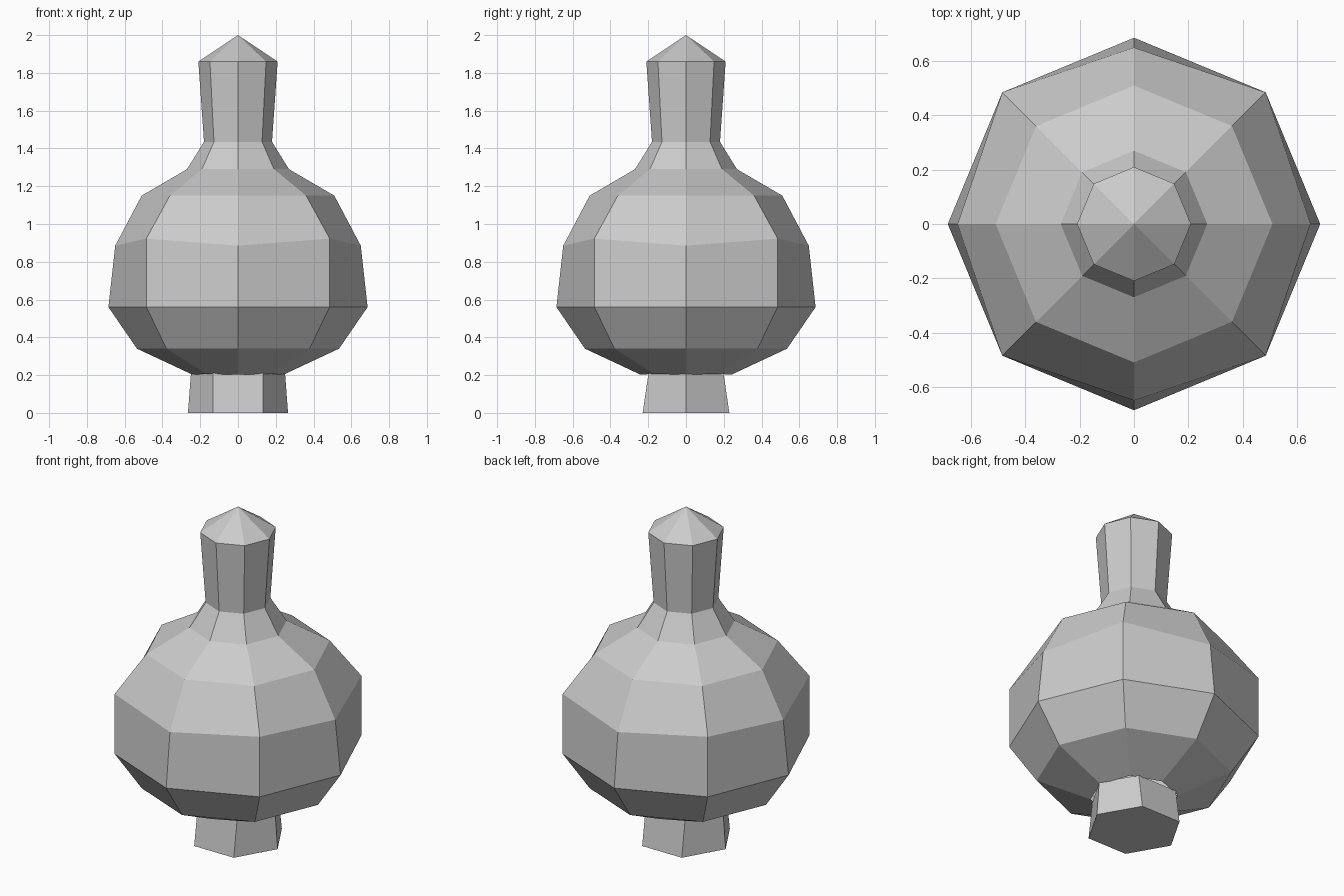
import bpy
import bmesh
from math import cos, sin, tau

cube = bpy.data.objects.get("Cube")
if cube:
    bpy.data.objects.remove(cube, do_unlink=True)

# Single flat colour
grey = bpy.data.materials.new("light_grey")
grey.use_nodes = True
colour = (0.6, 0.6, 0.6, 1.0)
grey.diffuse_color = colour
grey.node_tree.nodes["Principled BSDF"].inputs["Base Color"].default_value = colour


def ring(bm, sides, even, odd=None):
    """Add a ring; even and odd corners may have their own (radius, height)."""
    corners = (even, odd or even)
    verts = []
    for i in range(sides):
        r, z = corners[i % 2]
        a = tau * i / sides
        verts.append(bm.verts.new((r * cos(a), r * sin(a), z)))
    return verts


def bridge(bm, low, high):
    n = len(low)
    for i in range(n):
        j = (i + 1) % n
        bm.faces.new((low[i], low[j], high[j], high[i]))


def finish(bm, name):
    bm.normal_update()
    mesh = bpy.data.meshes.new(name)
    bm.to_mesh(mesh)
    bm.free()
    mesh.materials.append(grey)
    obj = bpy.data.objects.new(name, mesh)
    bpy.context.collection.objects.link(obj)
    return obj


# Eight-sided bulb, shoulder, neck and pointed cap
bm = bmesh.new()
profile = [
    ((0.24, 0.202), (0.24, 0.207)),
    ((0.535, 0.34), None),
    ((0.686, 0.56), None),
    ((0.65, 0.885), (0.686, 0.923)),
    ((0.51, 1.15), None),
    ((0.27, 1.29), None),
    ((0.18, 1.435), None),
    ((0.21, 1.86), None),
]
rings = [ring(bm, 8, even, odd) for even, odd in profile]
for low, high in zip(rings, rings[1:]):
    bridge(bm, low, high)
tip = bm.verts.new((0, 0, 2))
rim = rings[-1]
for i in range(8):
    bm.faces.new((rim[i], rim[(i + 1) % 8], tip))
finish(bm, "bulb_and_neck")

# Six-sided foot, a little narrower front to back at its top
bm = bmesh.new()
bottom = ring(bm, 6, (0.265, 0))
top = ring(bm, 6, (0.249, 0.21))
for v in top:
    if abs(v.co.y) > 0.1:
        v.co.x *= 1.06
        v.co.y *= 0.92
bridge(bm, bottom, top)
bm.faces.new(bottom[::-1])
finish(bm, "foot")
